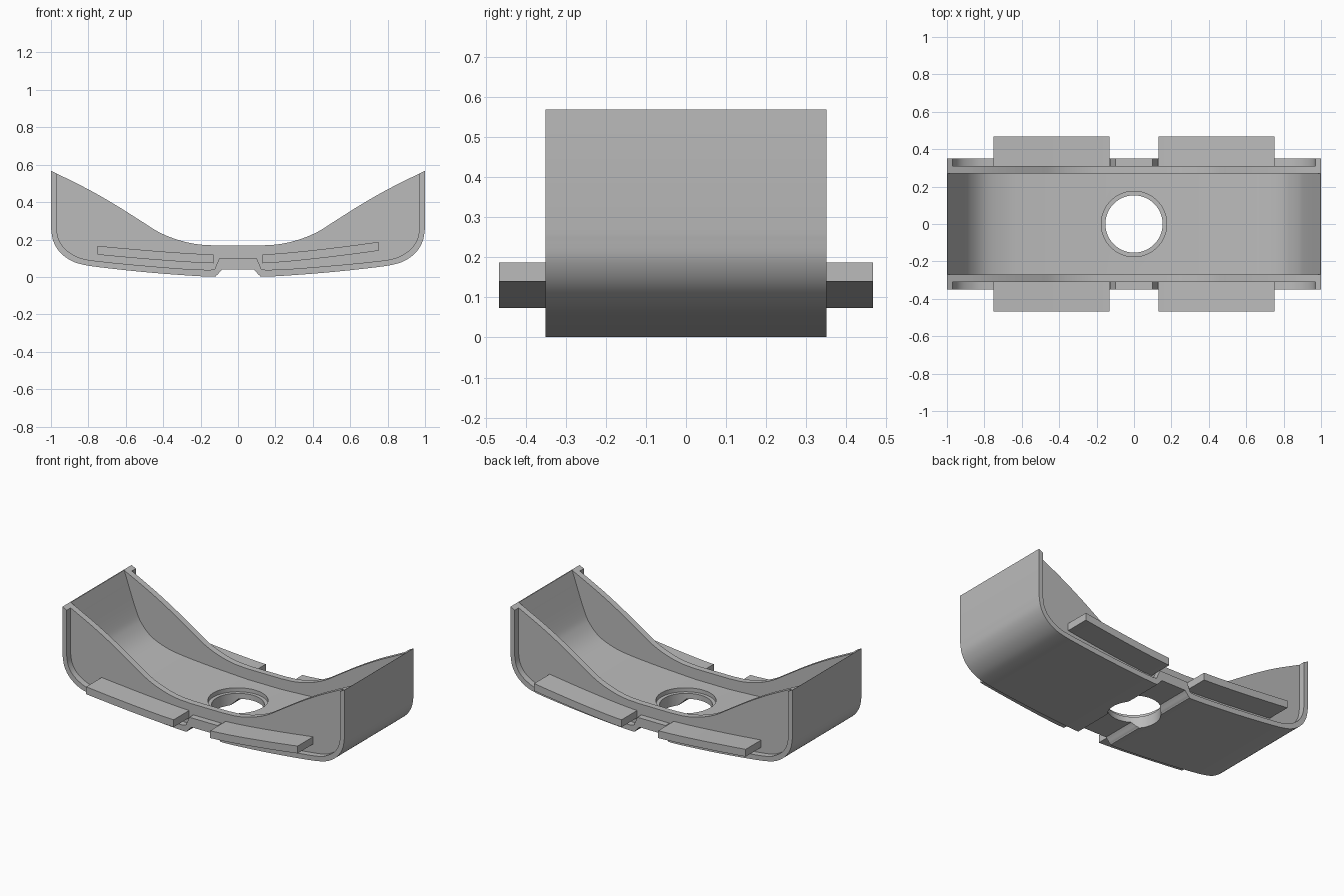
import bpy, bmesh, math
from mathutils import Vector

cube = bpy.data.objects.get("Cube")
if cube:
    bpy.data.objects.remove(cube, do_unlink=True)

grey = bpy.data.materials.new("plain grey")
grey.use_nodes = True
grey.diffuse_color = (0.5, 0.5, 0.5, 1)
grey.node_tree.nodes["Principled BSDF"].inputs["Base Color"].default_value = grey.diffuse_color


def smooth(points, steps=6):
    """Spline through the given points."""
    p = [Vector(q) for q in points]
    p = [2 * p[0] - p[1]] + p + [2 * p[-1] - p[-2]]
    out = []
    for a, b, c, d in zip(p, p[1:], p[2:], p[3:]):
        for i in range(steps):
            t = i / steps
            out.append(0.5 * (2 * b + (c - a) * t + (2 * a - 5 * b + 4 * c - d) * t * t
                              + (3 * b - a - 3 * c + d) * t ** 3))
    return [tuple(q) for q in out] + [tuple(points[-1])]


def both_sides(half):
    """Mirror an x >= 0 line into a full line from left to right."""
    return [(-x, z) for x, z in reversed(half)] + [q for q in half if q[0] > 0]


def extrude(name, profile, y0, y1):
    """Solid with an x-z profile between two depths."""
    bm = bmesh.new()
    face = bm.faces.new([bm.verts.new((x, y0, z)) for x, z in profile])
    moved = bmesh.ops.extrude_face_region(bm, geom=[face])["geom"]
    bmesh.ops.translate(bm, vec=(0, y1 - y0, 0),
                        verts=[v for v in moved if isinstance(v, bmesh.types.BMVert)])
    bmesh.ops.recalc_face_normals(bm, faces=bm.faces)
    mesh = bpy.data.meshes.new(name)
    bm.to_mesh(mesh)
    bm.free()
    mesh.materials.append(grey)
    obj = bpy.data.objects.new(name, mesh)
    bpy.context.collection.objects.link(obj)
    return obj


def cylinder(name, radius, z0, z1):
    bpy.ops.mesh.primitive_cylinder_add(vertices=64, radius=radius, depth=z1 - z0,
                                        location=(0, 0, (z0 + z1) / 2))
    obj = bpy.context.object
    obj.name = name
    obj.data.materials.append(grey)
    return obj


def finish(obj):
    """Apply modifiers and shade curved faces smooth."""
    bpy.ops.object.select_all(action="DESELECT")
    obj.select_set(True)
    bpy.context.view_layer.objects.active = obj
    for mod in list(obj.modifiers):
        bpy.ops.object.modifier_apply(modifier=mod.name)
    bpy.ops.object.shade_smooth_by_angle(angle=math.radians(30))


# Body: curved underside with a centre groove, dipped top edge
underside = [(0, .04), (.085, .04)] + smooth(
    [(.095, .03), (.115, .008), (.14, .001), (.3, .01), (.5, .026), (.7, .047), (.82, .064),
     (.89, .086), (.95, .13), (.987, .19), (1, .26)])
top_edge = [(0, .168)] + smooth(
    [(.12, .168), (.22, .175), (.32, .198), (.42, .238), (.52, .3), (.65, .382), (.8, .468), (1, .568)])
body = extrude("body", both_sides(underside) + both_sides(top_edge)[::-1], -.35, .35)

# Hollow between the two side walls
hollow = [(0, .1)] + smooth(
    [(.12, .1), (.4, .115), (.6, .132), (.7, .15), (.8, .19), (.87, .255), (.915, .34), (.997, .568)]) \
    + [(1.06, .75)]
cutters = [extrude("hollow_cutter", both_sides(hollow), -.27, .27)]

# Shallow pockets that leave a thin rim outside each wall
pocket = [(0, .1), (.1, .1), (.125, .042)] + smooth(
    [(.15, .037), (.3, .044), (.5, .06), (.7, .079), (.82, .095), (.88, .118), (.93, .155),
     (.96, .205), (.97, .26)]) + [(.97, .8)]
for y0, y1 in ((-.5, -.31), (.31, .5)):
    cutters.append(extrude("pocket_cutter", both_sides(pocket), y0, y1))

# Stepped round hole through the floor
cutters.append(cylinder("hole_cutter", .153, -.2, .5))
cutters.append(cylinder("step_cutter", .175, .075, .5))

for cutter in cutters:
    cutter.hide_render = True
    mod = body.modifiers.new("cut", "BOOLEAN")
    mod.operation = "DIFFERENCE"
    mod.solver = "EXACT"
    mod.object = cutter
finish(body)
for cutter in cutters:
    bpy.data.objects.remove(cutter, do_unlink=True)

# Four curved tabs on the side walls
for side, sign, rise in (("left", 1, .067), ("right", -1, .046)):
    xs = [.13 + .62 * i / 12 for i in range(13)]
    low = [(sign * x, .073 + rise * ((x - .13) / .62) ** 1.3) for x in xs]
    high = [(x, z + .047) for x, z in low]
    for place, y0, y1 in (("front", -.467, -.305), ("back", .305, .467)):
        finish(extrude(f"{place}_{side}_tab", low + high[::-1], y0, y1))
